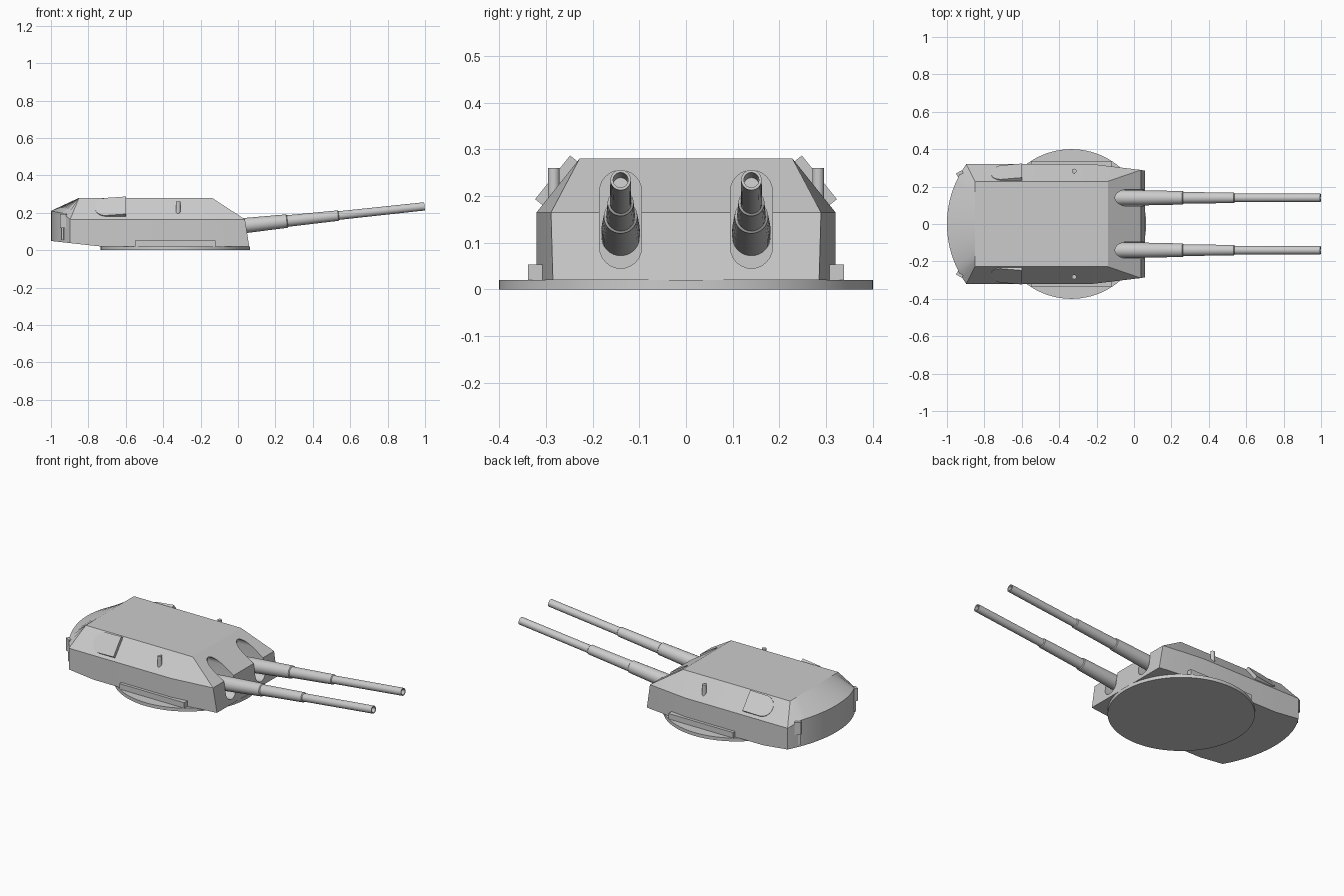
import bpy, bmesh
from math import sin, cos, tan, pi, radians, sqrt, atan2
from mathutils import Vector

if "Cube" in bpy.data.objects:
    bpy.data.objects.remove(bpy.data.objects["Cube"])


def make(name, verts, faces, smooth=None):
    bm = bmesh.new()
    vs = [bm.verts.new(v) for v in verts]
    for f in faces:
        bm.faces.new([vs[i] for i in f])
    bmesh.ops.recalc_face_normals(bm, faces=bm.faces)
    me = bpy.data.meshes.new(name)
    bm.to_mesh(me)
    bm.free()
    ob = bpy.data.objects.new(name, me)
    bpy.context.collection.objects.link(ob)
    if smooth:
        shade(ob, smooth)
    return ob


def activate(ob):
    bpy.ops.object.select_all(action='DESELECT')
    ob.select_set(True)
    bpy.context.view_layer.objects.active = ob


def shade(ob, angle):
    activate(ob)
    bpy.ops.object.shade_smooth_by_angle(angle=radians(angle))


def loft(name, loops, smooth=None):
    """Skin closed loops of equal length and cap both ends."""
    n = len(loops[0])
    verts = [p for l in loops for p in l]
    faces = [(k * n + i, k * n + (i + 1) % n, (k + 1) * n + (i + 1) % n, (k + 1) * n + i)
             for k in range(len(loops) - 1) for i in range(n)]
    faces += [tuple(range(n)), tuple(range(len(verts) - n, len(verts)))]
    return make(name, verts, faces, smooth)


def box(name, center, size, rot=0):
    x, y, z = (s / 2 for s in size)
    ring = [(-x, -y), (x, -y), (x, y), (-x, y)]
    ob = loft(name, [[(a, b, h) for a, b in ring] for h in (-z, z)])
    ob.location = center
    ob.rotation_euler.z = rot
    return ob


def circle(cx, cy, z, r, n):
    return [(cx + r * cos(2 * pi * i / n), cy + r * sin(2 * pi * i / n), z) for i in range(n)]


# Turntable ring
loft("base_ring", [circle(-.335, 0, z, .4, 96) for z in (0, .02)], 30)

# Gun house: bottom, knuckle and roof outlines, rounded at the rear
R, W, TOP = .55, .32, .228
K = 10
arc = [W * (1 - i / K) for i in range(K + 1)]
rear_x = lambda y: -1 + R - sqrt(R * R - y * y)
low_z = lambda x: .02 + max(0, -.735 - x) * .11


def rear_z(y):
    if y > .256:
        return .165 + .033 * (W - y) / .064
    return .21 - .012 * (y / .256) ** 2


bottom = [(.06, .285, .02), (-.22, W, .02), (-.735, W, .02)]
bottom += [(rear_x(y), y, low_z(rear_x(y))) for y in arc]
knuckle = [(.037, .289, .165), (-.22, W, .165), (-.735, W, .165)]
knuckle += [(rear_x(y), y, rear_z(y)) for y in arc]
roof = [(-.14, TOP, .28), (-.22, TOP, .28), (-.735, TOP, .28)]
roof += [(-.85, y * TOP / W, .28) for y in arc]
loops = [l + [(x, -y, z) for x, y, z in l[-2::-1]] for l in (bottom, knuckle, roof)]
n = len(loops[0])
faces = [(k * n + i, k * n + (i + 1) % n, (k + 1) * n + (i + 1) % n, (k + 1) * n + i)
         for k in range(2) for i in range(n)]
faces += [tuple(range(2 * n, 3 * n)), (0, 1, 2, n - 3, n - 2, n - 1), tuple(range(2, n - 2))]
house = make("gun_house", [p for l in loops for p in l], faces)

# Gun ports: upright rounded slots cut into the face
for s in (1, -1):
    r, lo, hi = .045, .09, .21
    ring = [(s * .14 + r * cos(pi * i / 12), hi + r * sin(pi * i / 12)) for i in range(13)]
    ring += [(s * .14 - r * cos(pi * i / 12), lo - r * sin(pi * i / 12)) for i in range(13)]
    cutter = loft("port_cutter", [[(x, y, z) for y, z in ring] for x in (-.135, .2)])
    cutter.hide_render = True
    mod = house.modifiers.new("port", 'BOOLEAN')
    mod.operation, mod.solver, mod.object = 'DIFFERENCE', 'EXACT', cutter
    activate(house)
    bpy.ops.object.modifier_apply(modifier=mod.name)
    bpy.data.objects.remove(cutter)
shade(house, 20)

# Barrels: stepped tubes with a bored muzzle, raised about six degrees
tilt = radians(6.1)
profile = [(-.15, .041), (.02, .041), (.262, .036), (.266, .031), (.538, .028),
           (.542, .023), (1.003, .022), (1.003, .016), (.9, .016)]
for s, side in ((1, "left"), (-1, "right")):
    barrel = loft("barrel_" + side, [circle(0, 0, d, r, 32) for d, r in profile], 30)
    barrel.rotation_euler = (0, pi / 2 - tilt, 0)
    barrel.location = (0, s * .14, .1277)

    # Step rail along the base
    box("side_rail_" + side, (-.335, s * .319, .036), (.43, .038, .034))

    # Periscope
    loft("periscope_" + side, [circle(-.32, s * .283, z, .0125, 20) for z in (.19, .26)], 30)

    # Sight hood: wedge with a round rear end lying on the sloped side
    up = Vector((0, TOP - W, .115)).normalized()
    out = Vector((0, up.z, -up.y))
    org = Vector((0, W, .165))
    outline = [(-.6, .14), (-.6, .02)]
    outline += [(-.705 - .06 * sin(pi * i / 14), .08 - .06 * cos(pi * i / 14)) for i in range(15)]
    rings = []
    for top in (0, 1):
        ring = []
        for x, v in outline:
            h = .002 + .018 * (x + .765) / .165 if top else -.01
            p = org + up * v + out * h
            ring.append((x, s * p.y, p.z))
        rings.append(ring)
    loft("sight_hood_" + side, rings)

    # Rear corner box with a short post below
    y = .268
    ang = s * -atan2(sqrt(R * R - y * y), y)
    x = rear_x(y)
    box("rear_box_" + side, (x, s * y, .157), (.035, .024, .075), ang + pi / 2)
    box("rear_post_" + side, (x - .004, s * (y - .008), .09), (.012, .014, .07), ang + pi / 2)
